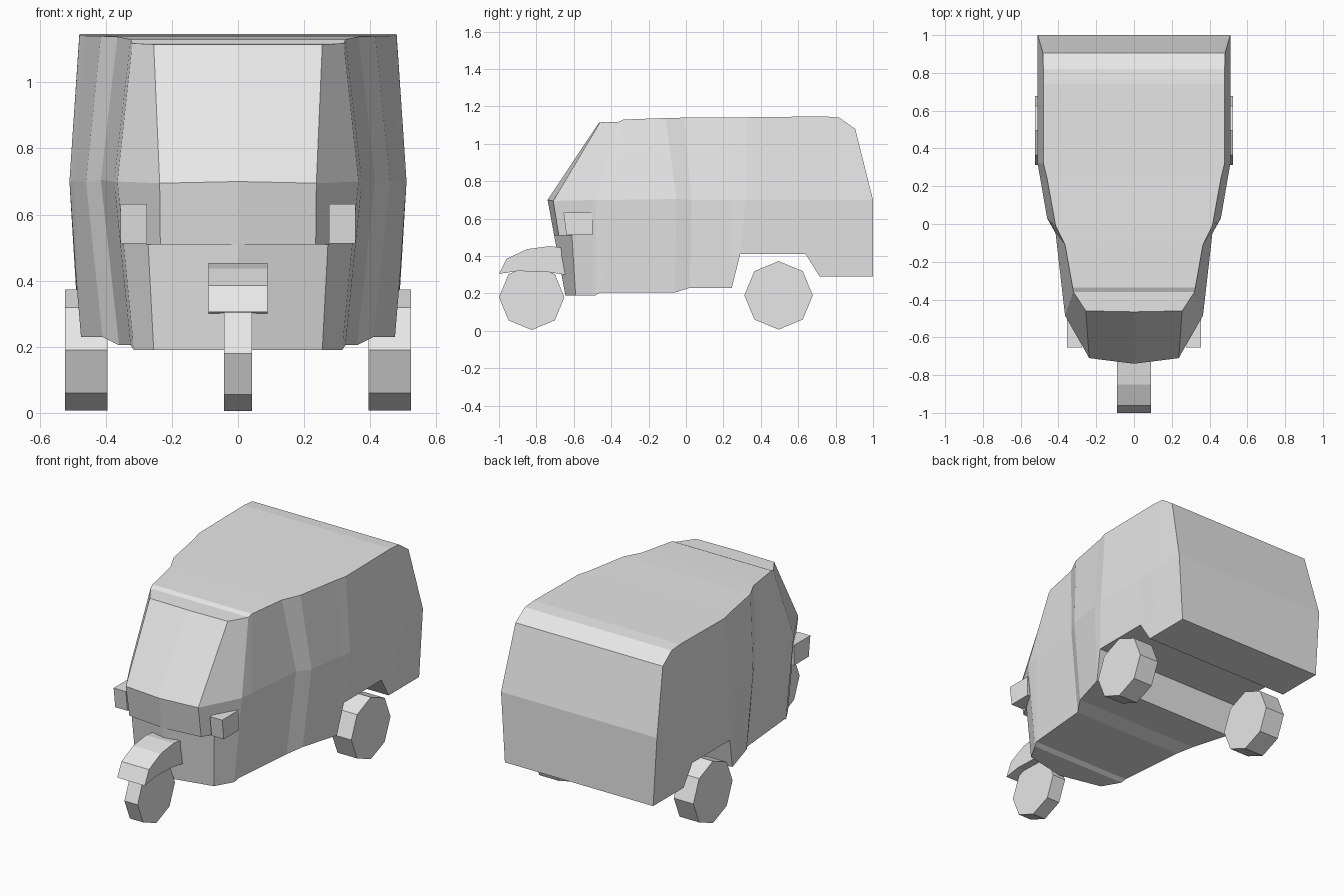
import bpy, bmesh, math
from mathutils import Vector

if "Cube" in bpy.data.objects:
    bpy.data.objects.remove(bpy.data.objects["Cube"])

grey = bpy.data.materials.new("light grey")
grey.diffuse_color = (0.8, 0.8, 0.8, 1)
grey.use_nodes = True
grey.node_tree.nodes["Principled BSDF"].inputs["Base Color"].default_value = grey.diffuse_color


def finish(name, bm):
    bmesh.ops.remove_doubles(bm, verts=bm.verts, dist=0.0005)
    bmesh.ops.recalc_face_normals(bm, faces=bm.faces)
    mesh = bpy.data.meshes.new(name)
    bm.to_mesh(mesh)
    bm.free()
    mesh.materials.append(grey)
    ob = bpy.data.objects.new(name, mesh)
    bpy.context.collection.objects.link(ob)
    return ob


def prism(name, profile, x0, x1):
    """Extrude a (y, z) outline along x."""
    bm = bmesh.new()
    a = [bm.verts.new((x0, y, z)) for y, z in profile]
    b = [bm.verts.new((x1, y, z)) for y, z in profile]
    bm.faces.new(a)
    bm.faces.new(b[::-1])
    n = len(profile)
    for i in range(n):
        j = (i + 1) % n
        bm.faces.new((a[i], b[i], b[j], a[j]))
    return finish(name, bm)


def wheel(name, y, z, r, x0, x1):
    ring = [(y + r * math.cos(k * math.pi / 4), z + r * math.sin(k * math.pi / 4))
            for k in range(8)]
    return prism(name, ring, x0, x1)


# Cabin shell: rails along the sill, waist and roof edge, rear to front
sill = [(.485, 1, .29), (.485, .715, .29), (.49, .64, .41), (.49, .29, .41),
        (.475, .245, .23), (.41, .02, .23), (.36, -.06, .205),
        (.325, -.46, .205), (.315, -.485, .19)]
waist = [(.51, 1, .7), (.51, .82, .7), (.51, .64, .7), (.51, .32, .7),
         (.498, .25, .7), (.46, .03, .7), (.415, -.05, .705),
         (.375, -.40, .7), (.365, -.485, .7)]
roof = [(.482, .905, 1.08), (.48, .82, 1.14), (.48, .74, 1.147), (.48, .32, 1.142),
        (.462, .25, 1.141), (.415, -.01, 1.14), (.365, -.11, 1.138),
        (.325, -.335, 1.13), (.32, -.36, 1.118)]
# Nose points
roof_corner, roof_mid = (.255, -.46, 1.115), (0, -.465, 1.115)
waist_corner, waist_mid = (.237, -.71, .695), (0, -.74, .7)
step_corner, low_corner = (.235, -.68, .51), (.272, -.61, .51)
step_mid, step_side = (0, -.705, .51), (.346, -.485, .51)
sill_corner, sill_mid = (.255, -.59, .19), (0, -.645, .19)

bm = bmesh.new()
for s in (1, -1):
    def face(*pts):
        bm.faces.new([bm.verts.new((s * p[0], p[1], p[2])) for p in pts])

    def mid(p):
        return (0, p[1], p[2])

    for i in range(len(sill) - 1):
        lower = [sill[i], sill[i + 1], waist[i + 1], waist[i]]
        if i == len(sill) - 2:
            lower.insert(2, step_side)
        face(*lower)
        face(waist[i], waist[i + 1], roof[i + 1], roof[i])
        face(roof[i], roof[i + 1], mid(roof[i + 1]), mid(roof[i]))
        face(sill[i], sill[i + 1], mid(sill[i + 1]), mid(sill[i]))
    # tailgate
    face(sill[0], waist[0], mid(waist[0]), mid(sill[0]))
    face(waist[0], roof[0], mid(roof[0]), mid(waist[0]))
    # roof lip and floor at the nose
    face(roof[-1], roof_corner, roof_mid, mid(roof[-1]))
    face(sill[-1], sill_corner, sill_mid, mid(sill[-1]))
    # windscreen and corner pane
    face(roof_mid, roof_corner, waist_corner, waist_mid)
    face(roof_corner, roof[-1], waist[-1], waist_corner)
    # front panel with the step beneath the lamps
    face(waist_mid, waist_corner, step_corner, step_mid)
    face(waist_corner, waist[-1], step_side, step_corner)
    face(step_mid, step_corner, low_corner)
    face(low_corner, step_corner, step_side)
    face(step_mid, low_corner, sill_corner, sill_mid)
    face(low_corner, step_side, sill[-1], sill_corner)
finish("cabin_shell", bm)

# Lamps and rear wheels on both sides
for s, side in ((1, "right"), (-1, "left")):
    prism("lamp_" + side, [(-.655, .632), (-.64, .513), (-.50, .513), (-.50, .632)],
          s * .275, s * .355)
    wheel("rear_wheel_" + side, .495, .19, .183, s * .395, s * .523)

# Front wheel and mudguard
wheel("front_wheel", -.825, .18, .175, -.043, .043)
prism("front_mudguard", [(-1, .305), (-.96, .385), (-.85, .437), (-.73, .453),
                         (-.655, .445), (-.645, .30), (-.74, .315), (-.90, .32)],
      -.09, .09)
